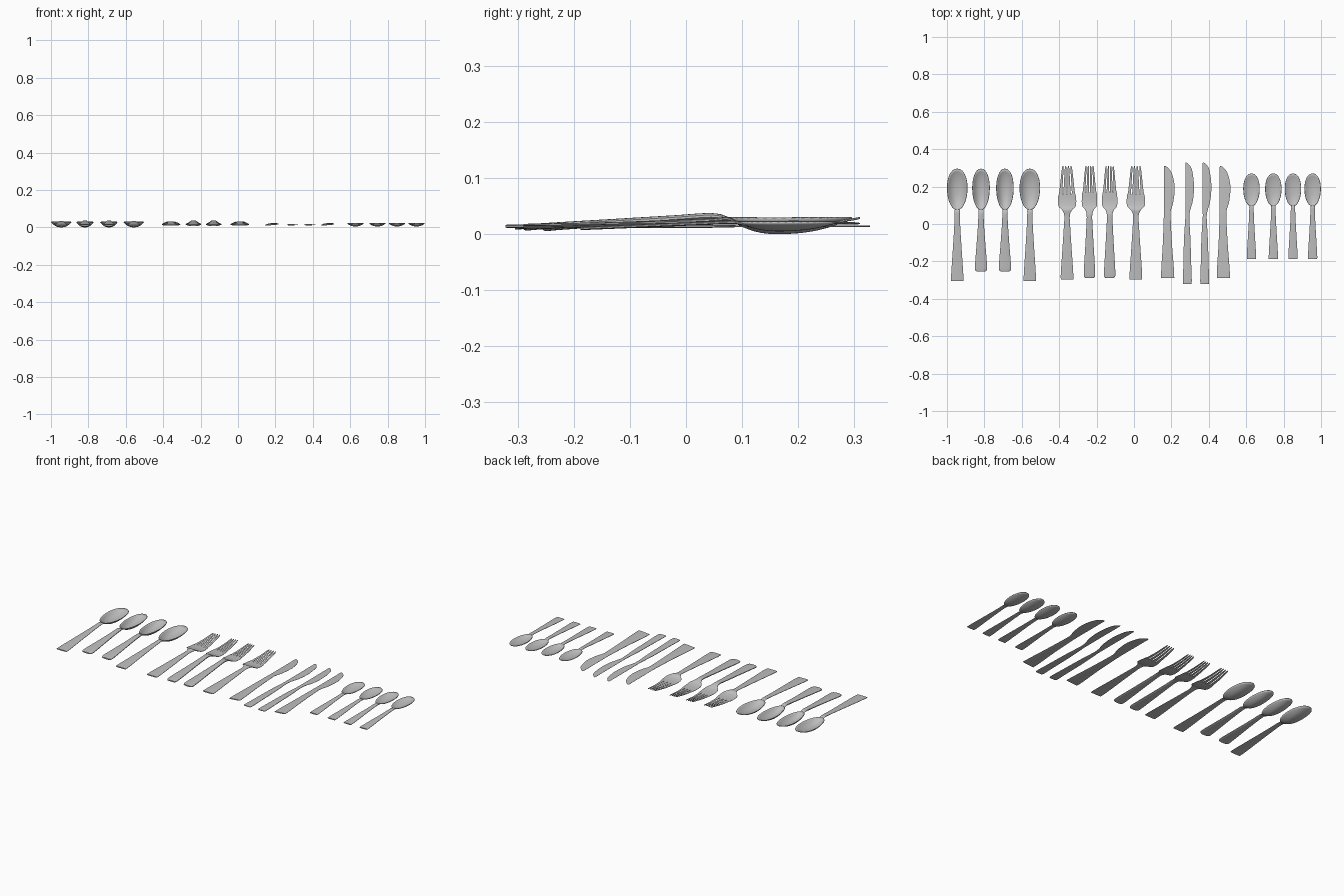
import bpy, bmesh, math

cube = bpy.data.objects.get("Cube")
if cube:
    bpy.data.objects.remove(cube)

steel = bpy.data.materials.new("brushed steel")
steel.use_nodes = True
STEEL = (0.52, 0.52, 0.52, 1)
steel.diffuse_color = STEEL
steel.node_tree.nodes["Principled BSDF"].inputs["Base Color"].default_value = STEEL


def finish(bm, name, x):
    bmesh.ops.recalc_face_normals(bm, faces=bm.faces)
    mesh = bpy.data.meshes.new(name)
    bm.to_mesh(mesh)
    bm.free()
    mesh.materials.append(steel)
    ob = bpy.data.objects.new(name, mesh)
    bpy.context.collection.objects.link(ob)
    ob.location.x = x
    bpy.ops.object.select_all(action='DESELECT')
    ob.select_set(True)
    bpy.context.view_layer.objects.active = ob
    bpy.ops.object.shade_smooth_by_angle(angle=math.radians(40))
    return ob


def smooth_path(stations, steps=5):
    """Catmull-Rom curve through the stations."""
    p = [stations[0]] + stations + [stations[-1]]
    out = []
    for a, b, c, d in zip(p, p[1:], p[2:], p[3:]):
        for i in range(steps):
            t = i / steps
            out.append([B + t / 2 * (C - A + t * (2*A - 5*B + 4*C - D + t * (3*(B - C) + D - A)))
                        for A, B, C, D in zip(a, b, c, d)])
    return out + [list(stations[-1])]


def soft(v, power):
    return math.copysign(abs(v) ** power, v)


def add_loft(bm, stations, sides=14, roll=0):
    """Skin flattened sections given as (y, left, right, z, thickness)."""
    rings = []
    for y, left, right, z, thick in smooth_path(stations):
        mid, half = (left + right) / 2, (right - left) / 2
        ring = []
        for i in range(sides):
            a = math.tau * (i + 0.5) / sides
            px = mid + half * soft(math.cos(a), 0.6)
            pz = z + thick / 2 * soft(math.sin(a), 0.7) + roll * px
            ring.append(bm.verts.new((px, y, pz)))
        rings.append(ring)
    for r, s in zip(rings, rings[1:]):
        for i in range(sides):
            j = (i + 1) % sides
            bm.faces.new((r[i], r[j], s[j], s[i]))
    bm.faces.new(rings[0])
    bm.faces.new(rings[-1])


def even(stations):
    """Turn (y, half width, z, thickness) into symmetric sections."""
    return [(y, -w, w, z, t) for y, w, z, t in stations]


def handle(end, w, neck_w, neck_y, z0, z1, rounded):
    """Tapered handle; thicker with a rounded butt when asked."""
    t = 0.011 if rounded else 0.006
    span = neck_y - end
    path = [(end, w * 0.6, z0, t * 0.7), (end + 0.008, w * 0.93, z0, t)] if rounded \
        else [(end, w, z0, t)]
    for f, k in ((0.12, 0.97), (0.5, 0.5), (0.8, 0.15), (1, 0)):
        path.append((end + span * f, neck_w + (w - neck_w) * k, z0 + (z1 - z0) * f, t))
    return path


def spoon(name, x, y0, y1, half, rim, depth, grip):
    # bowl
    bm = bmesh.new()
    segs, rows = 40, 9
    mid, length = (y0 + y1) / 2, (y1 - y0) / 2
    deep_y = mid - length * 0.2
    rings = []
    for r in range(1, rows + 1):
        f = r / rows
        ring = []
        for i in range(segs):
            a = math.tau * i / segs
            oy = mid + length * math.sin(a)
            ox = half * soft(math.cos(a), 0.93) * (1 + 0.06 * math.sin(a))
            z = rim - depth * (1 - f ** 2.3)
            ring.append(bm.verts.new((ox * f, deep_y + (oy - deep_y) * f, z)))
        rings.append(ring)
    centre = bm.verts.new((0, deep_y, rim - depth))
    for i in range(segs):
        j = (i + 1) % segs
        bm.faces.new((centre, rings[0][i], rings[0][j]))
        for r, s in zip(rings, rings[1:]):
            bm.faces.new((r[i], s[i], s[j], r[j]))
    bowl = finish(bm, name + "_bowl", x)
    if bowl.data.polygons[0].normal.z < 0:
        bowl.data.flip_normals()
    shell = bowl.modifiers.new("shell", 'SOLIDIFY')
    shell.thickness = 0.003
    shell.offset = 1
    # handle running into the rim
    bm = bmesh.new()
    neck_w, neck_z = grip[-1][1], grip[-1][2]
    path = grip + [(y0 - 0.005, neck_w, (neck_z + rim) / 2, 0.006),
                   (y0 + 0.01, neck_w * 0.9, rim - depth * 0.2, 0.004)]
    add_loft(bm, even(path))
    finish(bm, name + "_handle", x)


def fork(name, x, half, tip_half, split, grip):
    # handle and palm
    bm = bmesh.new()
    add_loft(bm, even(grip + [
        (0.075, half * 0.55, 0.027, 0.007), (0.095, half * 0.93, 0.019, 0.005),
        (0.125, half, 0.014, 0.004), (split + 0.004, half * 0.93, 0.013, 0.004)]))
    finish(bm, name + "_handle", x)
    # four tines
    bm = bmesh.new()
    top = 0.31
    for i in range(4):
        path = []
        for f, fill in ((0, 0.9), (0.15, 0.74), (0.5, 0.7), (0.9, 0.62), (1, 0.25)):
            w = half * 0.93 + (tip_half - half * 0.93) * f
            c, h = w * (i - 1.5) / 2, w / 4 * fill
            path.append((split + (top - split) * f, c - h, c + h, 0.013 + 0.016 * f * f, 0.004))
        add_loft(bm, path, sides=8)
    finish(bm, name + "_tines", x)


def knife(name, x, stations, roll):
    bm = bmesh.new()
    add_loft(bm, stations, roll=roll)
    finish(bm, name, x)


# large spoons
for n, (x, rounded) in enumerate(((-0.945, 0), (-0.818, 1), (-0.69, 1), (-0.557, 0)), 1):
    grip = handle(-0.255 if rounded else -0.305, 0.033, 0.014, 0.05, 0.011, 0.031, rounded)
    spoon(f"table_spoon_{n}", x, 0.075, 0.296, 0.047 if rounded else 0.055, 0.028, 0.028, grip)

# forks
for n, (x, rounded) in enumerate(((-0.358, 0), (-0.238, 1), (-0.13, 1), (0.01, 0)), 1):
    grip = handle(-0.29 if rounded else -0.297, 0.031 if rounded else 0.034, 0.015, 0.045,
                  0.012, 0.032 if rounded else 0.025, rounded)
    fork(f"fork_{n}", x, 0.042 if rounded else 0.05, 0.025 if rounded else 0.029,
         0.165 if rounded else 0.155, grip)

# knives: wide square handles outside, slim rounded ones inside
wide = [(-0.29, -0.036, 0.036, 0.014, 0.005), (-0.23, -0.034, 0.033, 0.015, 0.006),
        (-0.1, -0.026, 0.023, 0.018, 0.006), (0.04, -0.021, 0.016, 0.02, 0.005),
        (0.075, -0.02, 0.018, 0.02, 0.004), (0.12, -0.02, 0.031, 0.02, 0.003),
        (0.2, -0.02, 0.038, 0.02, 0.003), (0.27, -0.02, 0.023, 0.02, 0.003),
        (0.3, -0.02, 0.002, 0.02, 0.003), (0.31, -0.018, -0.012, 0.02, 0.002)]
slim = [(-0.322, -0.017, 0.015, 0.014, 0.004), (-0.312, -0.025, 0.023, 0.014, 0.006),
        (-0.24, -0.023, 0.021, 0.014, 0.007), (-0.08, -0.019, 0.016, 0.014, 0.007),
        (0.03, -0.012, 0.01, 0.014, 0.006), (0.07, -0.012, 0.014, 0.014, 0.004),
        (0.13, -0.012, 0.03, 0.014, 0.003), (0.21, -0.012, 0.035, 0.014, 0.003),
        (0.29, -0.012, 0.024, 0.014, 0.003), (0.32, -0.012, 0.006, 0.014, 0.003),
        (0.328, -0.011, -0.005, 0.014, 0.002)]
for n, (x, shape, roll) in enumerate(((0.18, wide, 0.08), (0.286, slim, 0),
                                      (0.379, slim, 0), (0.478, wide, 0.08)), 1):
    knife(f"knife_{n}", x, shape, roll)

# teaspoons
for n, x in enumerate((0.628, 0.745, 0.85, 0.955), 1):
    grip = handle(-0.188, 0.025, 0.012, 0.075, 0.01, 0.021, False)
    spoon(f"tea_spoon_{n}", x, 0.095, 0.27, 0.044, 0.02, 0.015, grip)
